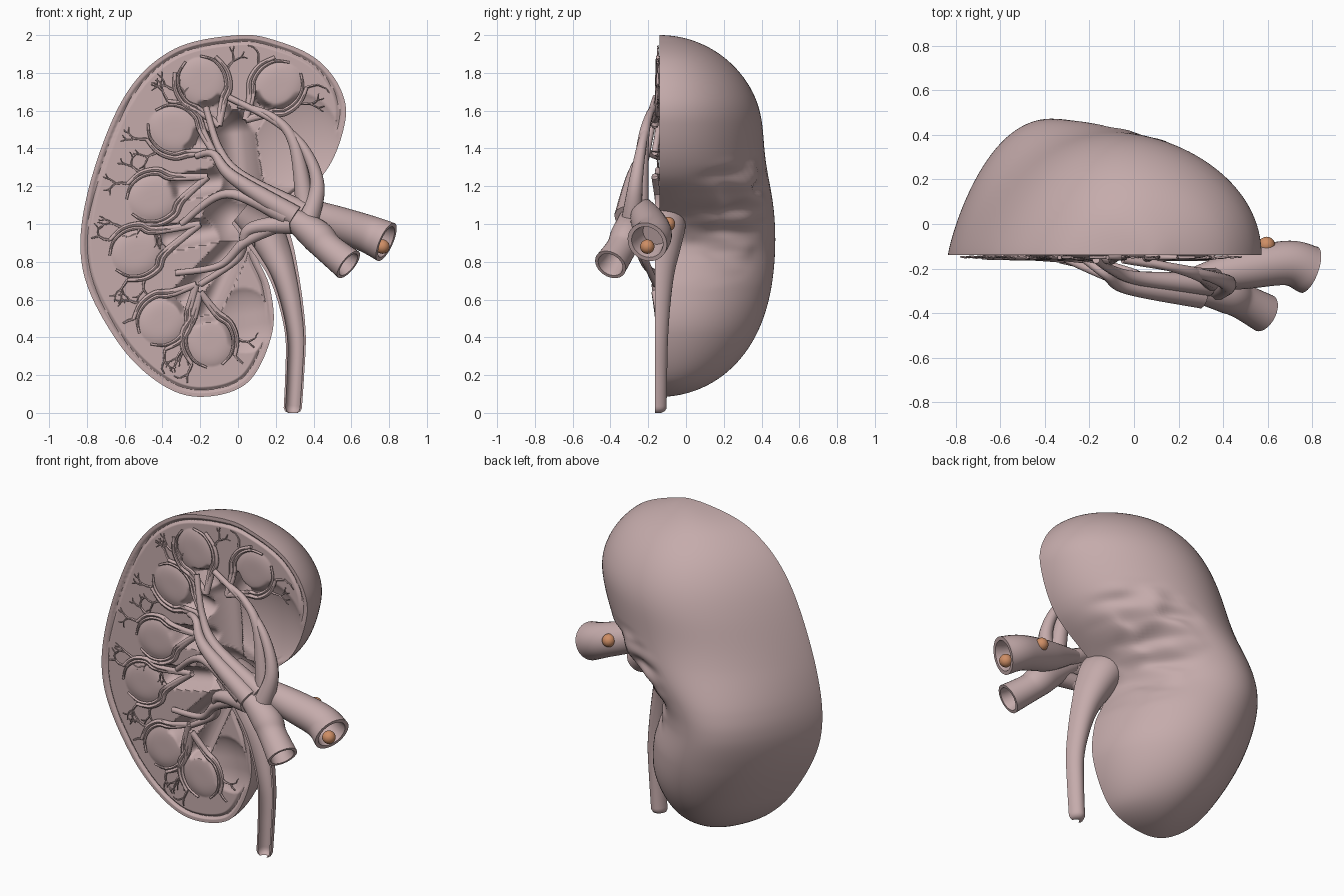
import bpy, bmesh, random
from math import sin, cos, pi, sqrt, exp, radians, atan2, hypot
from mathutils import Vector, noise, kdtree

if "Cube" in bpy.data.objects:
    bpy.data.objects.remove(bpy.data.objects["Cube"])

random.seed(4)
Y0 = -0.14                                   # plane of the cut face


def material(name, col):
    m = bpy.data.materials.new(name)
    m.diffuse_color = (*col, 1)
    m.use_nodes = True
    m.node_tree.nodes["Principled BSDF"].inputs["Base Color"].default_value = m.diffuse_color
    return m


TISSUE = material("tissue", (0.56, 0.41, 0.41))
ORANGE = material("orange", (0.62, 0.27, 0.13))


def finish(bm, name, mat=TISSUE, angle=45):
    bmesh.ops.remove_doubles(bm, verts=bm.verts, dist=1e-5)
    bmesh.ops.recalc_face_normals(bm, faces=bm.faces)
    me = bpy.data.meshes.new(name)
    bm.to_mesh(me)
    bm.free()
    me.shade_smooth()
    me.set_sharp_from_angle(angle=radians(angle))
    me.materials.append(mat)
    ob = bpy.data.objects.new(name, me)
    bpy.context.collection.objects.link(ob)


def spline(pts, n, closed=False):
    """Catmull-Rom through points of any dimension."""
    k, out = len(pts), []
    at = (lambda i: pts[i % k]) if closed else (lambda i: pts[max(0, min(k - 1, i))])
    for i in range(k if closed else k - 1):
        for j in range(n):
            t = j / n
            out.append([0.5 * (2 * b + (c - a) * t + (2 * a - 5 * b + 4 * c - d) * t * t
                        + (3 * b - a - 3 * c + d) * t ** 3)
                        for a, b, c, d in zip(at(i - 1), at(i), at(i + 1), at(i + 2))])
    if not closed:
        out.append(list(pts[-1]))
    return out


def lookup(table, z):
    if z <= table[0][0]:
        return table[0][1]
    for (a, u), (b, v) in zip(table, table[1:]):
        if a <= z <= b:
            return u + (v - u) * (z - a) / max(b - a, 1e-9)
    return table[-1][1]


def skin(bm, rings):
    rows = [[bm.verts.new(p) for p in r] for r in rings]
    for a, b in zip(rows, rows[1:]):
        for i in range(len(a)):
            j = (i + 1) % len(a)
            bm.faces.new((a[i], a[j], b[j], b[i]))
    bm.faces.new(rows[0])
    bm.faces.new(rows[-1])


def tube(bm, pts, sides=12, n=6, hollow=False):
    """Sweep a circle along (x, y, z, radius) points; hollow recesses the last end."""
    s = spline(pts, n)
    cs, rs = [Vector(p[:3]) for p in s], [p[3] for p in s]
    u, rings = None, []
    for i, c in enumerate(cs):
        t = (cs[min(i + 1, len(cs) - 1)] - cs[max(i - 1, 0)]).normalized()
        u = u or t.orthogonal()
        u = (u - t * u.dot(t)).normalized()
        w = t.cross(u)
        ring = lambda c, r: [c + (u * cos(2 * pi * k / sides) + w * sin(2 * pi * k / sides)) * r
                             for k in range(sides)]
        rings.append(ring(c, rs[i]))
    if hollow:
        r = rs[-1]
        rings += [ring(c, r * .8), ring(c - t * .04, r * .72), ring(c - t * .13, r * .62)]
    skin(bm, rings)


# ---- kidney body: back dome plus carved front face, built row by row
outline = spline([(0, 2), (.22, 1.965), (.42, 1.87), (.545, 1.71), (.565, 1.53), (.45, 1.26), (.16, 1.02),
                  (.09, .87), (.17, .66), (.18, .42), (.05, .16), (-.2, .085), (-.42, .16), (-.64, .38),
                  (-.82, .75), (-.8, 1.15), (-.61, 1.66), (-.35, 1.92)], 18, True)
lo = min(range(len(outline)), key=lambda i: outline[i][1])
right = [(z, x) for x, z in reversed(outline[:lo + 1])]
left = [(z, x) for x, z in outline[lo:] + outline[:1]]
kd = kdtree.KDTree(len(outline))
for i, (x, z) in enumerate(outline):
    kd.insert((x, 0, z), i)
kd.balance()

# pyramids: x, z and the hub x, z they drain to; all share one size
PA, PB = .135, .12
pyramids = [(-.19, 1.75, -.1, 1.52), (.21, 1.73, .04, 1.55), (-.34, 1.5, -.13, 1.38),
            (-.45, 1.14, -.16, 1.25), (-.54, .85, -.2, 1.0), (-.4, .49, -.22, .68), (-.15, .38, -.2, .64)]
# sinus cavities: segment x1, z1, x2, z2, radius, depth; then one calyx per pyramid
cavities = [(.2, 1.0, -.02, 1.05, .16, .18), (.02, 1.1, -.02, 1.48, .12, .15),
            (.29, 1.45, .29, 1.45, .25, .05), (.03, .52, .04, .46, .14, .035)]
for px, pz, hx, hz in pyramids:
    cavities.append((0, max(.9, min(1.45, hz)), (px + hx) / 2, (pz + hz) / 2, .07, .08))


def carve(x, z):
    d = 0
    for a, b, c, e, r, k in cavities:
        ux, uz = c - a, e - b
        t = max(0, min(1, ((x - a) * ux + (z - b) * uz) / max(ux * ux + uz * uz, 1e-9)))
        q = hypot(x - a - ux * t, z - b - uz * t) / r
        if q < 1:
            d = max(d, k * (1 - q * q) ** .8)
    for px, pz, hx, hz in pyramids:
        g = atan2(pz - hz, px - hx)
        q = hypot(((x - px) * cos(g) + (z - pz) * sin(g)) / PA,
                  ((z - pz) * cos(g) - (x - px) * sin(g)) / PB)
        if q < 1:
            d = -.015 * (1 - q ** 4) + d * max(0, q * 4 - 3)
    rim = kd.find((x, 0, z))[2]                # groove inside the outer capsule
    return Y0 + max(d, .014 * (1 - abs(rim - .036) / .015))


N, C, B = 250, 150, 56
bm = bmesh.new()
fronts, backs = [], []
for i in range(N + 1):
    h = -cos(pi * i / N)
    z = 1.0425 + .9575 * h
    xl, xr = lookup(left, z), lookup(right, z)
    dep = .615 * sqrt(max(0, 1 - abs(h) ** 2.8)) * (1 - .07 * exp(-((h - .33) / .25) ** 2))
    mid, half = (xl + xr) / 2, max((xr - xl) / 2, 1e-6)

    def back(c):
        y = dep * max(0, 1 - c * c) ** ((1.3 - .3 * c) / 2)
        x = mid + half * c
        near = max(0, 1 - hypot(x - .2, z - 1.02) / .38)   # wrinkles round the hilum
        return Y0 + y + min(y, .1) * near * 1.2 * noise.noise((x * 6, y * 5, z * 13))

    row = []
    for j in range(C + 1):
        x = xl + (xr - xl) * j / C
        y = Y0 if j in (0, C) else min(carve(x, z), max(Y0, back((x - mid) / half) - .02))
        row.append(bm.verts.new((x, y, z)))
    fronts.append(row)
    backs.append([row[0]] + [bm.verts.new((mid - half * cos(pi * j / B), back(-cos(pi * j / B)), z))
                             for j in range(1, B)] + [row[-1]])
for grid in (fronts, backs):
    for a, b in zip(grid, grid[1:]):
        for j in range(len(a) - 1):
            bm.faces.new((a[j], a[j + 1], b[j + 1], b[j]))
finish(bm, "kidney_body")

# ---- ureter: half-cut gutter flaring into the pelvis
bm = bmesh.new()
path = spline([(.03, 1.08, .1), (.12, 1.0, .125), (.19, .87, .105), (.24, .74, .08), (.28, .58, .064),
               (.305, .4, .054), (.3, .2, .05), (.29, .025, .048)], 8) + [[.29, .008, .04], [.29, .0, .025]]
rings = []
for i, (x, z, r) in enumerate(path):
    a, b = path[max(i - 1, 0)], path[min(i + 1, len(path) - 1)]
    t = Vector((b[0] - a[0], 0, b[1] - a[1])).normalized()
    side = Vector((-t.z, 0, t.x))
    arc = [(k * pi / 14, r, 1.3) for k in range(15)] + [(k * pi / 14, r * .8, 1.2) for k in range(14, -1, -1)]
    rings.append([Vector((x, -.165, z)) + side * cos(g) * q + Vector((0, f * q * sin(g), 0))
                  for g, q, f in arc])
skin(bm, rings)
finish(bm, "ureter")

# ---- large vessels, each ending in an open cut
bm = bmesh.new()
tube(bm, [(.22, -.25, 1.13, .035), (.45, -.21, 1.03, .085), (.68, -.175, .95, .1),
          (.785, -.205, .905, .11)], 28, 9, True)
finish(bm, "vein_trunk")
bm = bmesh.new()
tube(bm, [(.2, -.29, 1.09, .035), (.4, -.31, .95, .085), (.48, -.345, .87, .08),
          (.585, -.4, .785, .088)], 28, 9, True)
finish(bm, "artery_trunk")

# ---- main branches: start radius, start y, then x, z points; they thin and sink to the cut face
bm = bmesh.new()
for r, y, pts in (
    (.06, -.29, ((.36, .99), (.42, 1.2), (.35, 1.4), (.2, 1.54), (-.05, 1.67))),
    (.055, -.25, ((.36, 1.07), (.3, 1.42), (.18, 1.57), (0, 1.63))),
    (.055, -.27, ((.34, 1.07), (.02, 1.25), (-.1, 1.4), (-.17, 1.62))),
    (.06, -.32, ((.3, 1.04), (-.03, 1.25), (-.13, 1.37), (-.22, 1.36))),
    (.05, -.32, ((.26, 1.04), (-.06, 1.16), (-.3, 1.0))),
    (.055, -.31, ((.28, 1.0), (.06, .97), (0, .82), (-.2, .68))),
    (.04, -.29, ((.2, .99), (.03, .9), (-.1, .78), (-.33, .74))),
):
    n = len(pts) - 1
    tube(bm, [(x, y + (-.16 - y) * (k / n) ** 1.3, z, .017 + (r - .017) * (1 - k / n) ** 2.2)
              for k, (x, z) in enumerate(pts)], 12, 9)
finish(bm, "vessel_branches")

# ---- fine vessels wrapping every pyramid and fanning into the cortex
bm = bmesh.new()


def twig(x, z, ang, length, r, level):
    a2 = ang + random.uniform(-.4, .4)
    mx, mz = x + cos(ang) * length / 2, z + sin(ang) * length / 2
    ex, ez = mx + cos(a2) * length / 2, mz + sin(a2) * length / 2
    if kd.find((ex, 0, ez))[2] < .055:
        return
    tube(bm, [(x, -.147, z, r), (mx, -.15, mz, r * .9), (ex, -.147, ez, r * .7)], 5, 1)
    if level:
        for s in (-1, 1):
            twig(ex, ez, a2 + s * random.uniform(.3, .8), length * .75, r * .7, level - 1)


for px, pz, hx, hz in pyramids:
    g = atan2(pz - hz, px - hx)
    for s in (-1, 1):
        for k, r, steps in ((1.05, .011, 5), (1.22, .014, 4)):    # inner and outer vessel of the pair
            pts = [(hx, -.165, hz, .018)]
            for i in range(steps):
                q = 2.65 - .58 * i
                u, v = PA * k * cos(q), PB * k * sin(s * q)
                x, z = px + u * cos(g) - v * sin(g), pz + u * sin(g) + v * cos(g)
                pts.append((x, -.15, z, r * (.5 + .22 * q)))
                if steps == 4 and i > 1:
                    twig(x, z, g + s * q * .6, .06, .008, 2)
            tube(bm, pts, 8, 5)
finish(bm, "fine_vessels")

# ---- two marker beads on the vein
for k, pos in enumerate(((.765, -.205, .88), (.595, -.095, 1.0))):
    bm = bmesh.new()
    bmesh.ops.create_uvsphere(bm, u_segments=20, v_segments=12, radius=.038)
    bmesh.ops.translate(bm, verts=bm.verts, vec=pos)
    finish(bm, "bead_%d" % (k + 1), ORANGE)
